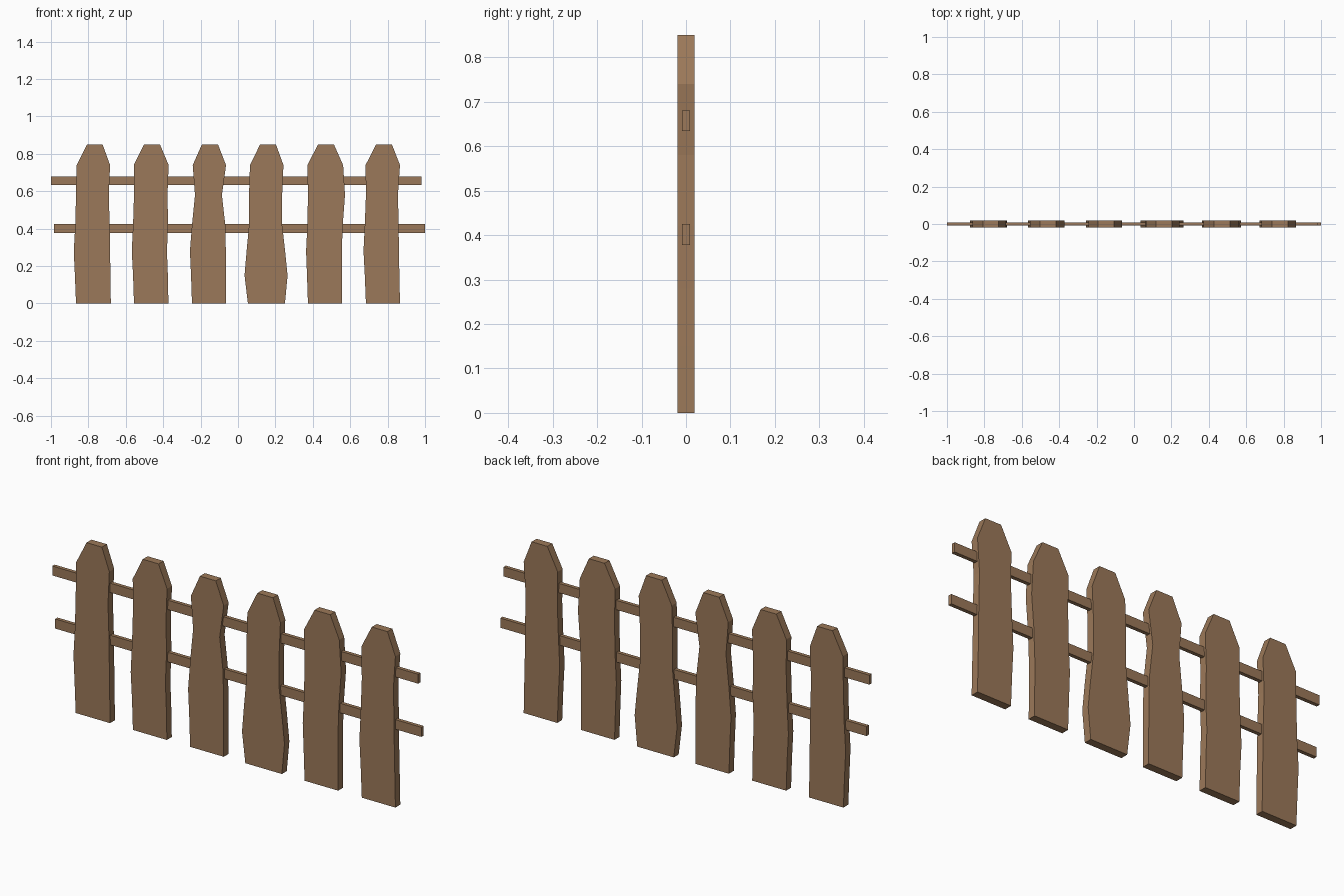
import bpy, bmesh

if "Cube" in bpy.data.objects:
    bpy.data.objects.remove(bpy.data.objects["Cube"])

wood = bpy.data.materials.new("weathered_brown_wood")
wood.diffuse_color = (0.33, 0.19, 0.10, 1)
wood.use_nodes = True
wood.node_tree.nodes["Principled BSDF"].inputs["Base Color"].default_value = wood.diffuse_color


def extrude_outline(name, outline, half_depth):
    """Flat-faced board: an x/z outline extruded symmetrically along y."""
    bm = bmesh.new()
    face = bm.faces.new([bm.verts.new((x, -half_depth, z)) for x, z in outline])
    ext = bmesh.ops.extrude_face_region(bm, geom=[face])
    verts = [g for g in ext["geom"] if isinstance(g, bmesh.types.BMVert)]
    bmesh.ops.translate(bm, vec=(0, 2 * half_depth, 0), verts=verts)
    bmesh.ops.recalc_face_normals(bm, faces=bm.faces)
    mesh = bpy.data.meshes.new(name)
    bm.to_mesh(mesh)
    bm.free()
    mesh.materials.append(wood)
    obj = bpy.data.objects.new(name, mesh)
    bpy.context.collection.objects.link(obj)
    return obj


# Pickets: wavy left and right edges at fixed heights, pointed flat-cut tops
HEIGHTS = (0.0, 0.15, 0.28, 0.42, 0.58, 0.74, 0.85)
PICKETS = [
    ((-.866, -.872, -.878, -.870, -.866, -.863, -.807),
     (-.680, -.682, -.684, -.686, -.691, -.684, -.724)),
    ((-.556, -.561, -.568, -.561, -.556, -.557, -.503),
     (-.372, -.375, -.380, -.374, -.377, -.371, -.417)),
    ((-.246, -.251, -.257, -.246, -.230, -.242, -.193),
     (-.064, -.064, -.065, -.068, -.086, -.064, -.107)),
    ((.053, .035, .046, .059, .059, .064, .118),
     (.251, .265, .252, .236, .236, .243, .203)),
    ((.374, .369, .364, .371, .374, .371, .428),
     (.556, .555, .555, .560, .572, .562, .513)),
    ((.684, .678, .671, .678, .684, .682, .738),
     (.866, .863, .860, .859, .855, .866, .823)),
]
for i, (left, right) in enumerate(PICKETS):
    edge_r = list(zip(right, HEIGHTS))
    edge_l = list(zip(left, HEIGHTS))
    extrude_outline(f"picket_{i + 1}", edge_r + edge_l[::-1], 0.019)

# Horizontal rails running through the pickets, slightly staggered
for name, x0, x1, z0, z1 in (("upper_rail", -1.0, 0.982, 0.634, 0.68),
                             ("lower_rail", -0.984, 1.0, 0.378, 0.425)):
    extrude_outline(name, [(x0, z0), (x1, z0), (x1, z1), (x0, z1)], 0.009)
